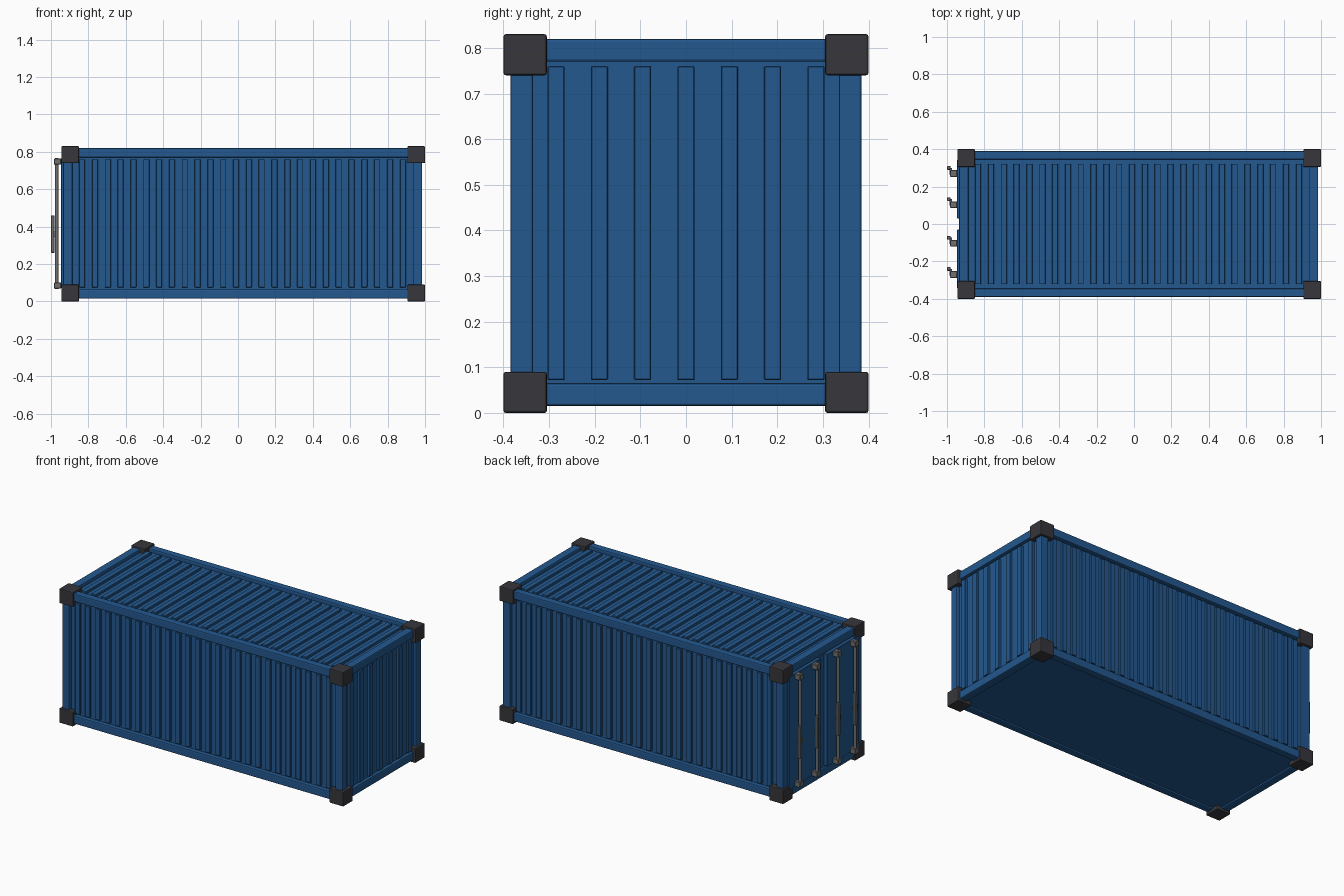
import bpy, bmesh, math
from mathutils import Matrix, Vector

if "Cube" in bpy.data.objects:
    bpy.data.objects.remove(bpy.data.objects["Cube"])


def material(name, rgb):
    m = bpy.data.materials.new(name)
    m.diffuse_color = (*rgb, 1)
    m.use_nodes = True
    m.node_tree.nodes["Principled BSDF"].inputs["Base Color"].default_value = m.diffuse_color
    return m


BLUE = material("container_blue", (0.017, 0.098, 0.275))
DARK = material("corner_charcoal", (0.038, 0.037, 0.045))
STEEL = material("lock_steel", (0.16, 0.16, 0.16))


def finish(name, bm, mat, bevel=0.0, segments=1):
    mesh = bpy.data.meshes.new(name)
    bm.to_mesh(mesh)
    bm.free()
    mesh.materials.append(mat)
    ob = bpy.data.objects.new(name, mesh)
    bpy.context.collection.objects.link(ob)
    if bevel:
        mod = ob.modifiers.new("bevel", 'BEVEL')
        mod.width, mod.segments = bevel, segments
    return ob


def boxes(name, spans, mat, bevel=0.0, segments=1):
    """One object made of boxes, each (x0, x1, y0, y1, z0, z1)."""
    bm = bmesh.new()
    for x0, x1, y0, y1, z0, z1 in spans:
        c = Vector(((x0 + x1) / 2, (y0 + y1) / 2, (z0 + z1) / 2))
        m = Matrix.Translation(c) @ Matrix.Diagonal((x1 - x0, y1 - y0, z1 - z0, 1))
        bmesh.ops.create_cube(bm, size=1, matrix=m)
    return finish(name, bm, mat, bevel, segments)


def mirrored(lo, hi):
    """A span and its reflection through zero."""
    return [(lo, hi), (-hi, -lo)]


X0, X1, Y, Z0, Z1 = -0.935, 0.985, 0.385, 0.015, 0.82   # outer frame
T = 0.05                                               # frame thickness
x_ends = [(X0, X0 + T), (X1 - T, X1)]
z_ends = [(Z0, Z0 + T), (Z1 - T, Z1)]
y_ends = mirrored(Y - T, Y)

# Closed inner shell
boxes("shell", [(X0 + 0.012, X1 - 0.02, -0.365, 0.365, 0.025, 0.798)], BLUE)

# Frame: posts, long rails and end rails
boxes("corner_posts", [(*x, *y, 0.03, 0.8) for x in x_ends for y in y_ends], BLUE, 0.006, 2)
boxes("long_rails", [(X0 + 0.02, X1 - 0.02, *y, *z) for y in mirrored(0.345, 0.39) for z in z_ends],
      BLUE, 0.006, 2)
boxes("end_rails", [(*x, -0.36, 0.36, *z) for x in x_ends for z in z_ends], BLUE, 0.006, 2)

# Corner castings
boxes("corner_castings", [(*x, *y, *z) for x in [(-0.945, -0.85), (0.905, 1.0)]
                          for y in mirrored(0.305, 0.4) for z in [(0, 0.09), (0.74, 0.83)]],
      DARK, 0.005, 2)

# Corrugation ribs on the sides, roof and closed end
rib_x = [0.024 + (i - 12.5) * 0.0686 for i in range(26)]
boxes("side_ribs", [(x - 0.016, x + 0.016, *y, 0.075, 0.76)
                    for x in rib_x for y in mirrored(0.36, 0.38)], BLUE, 0.002)
boxes("roof_ribs", [(x - 0.016, x + 0.016, -0.322, 0.322, 0.79, 0.813) for x in rib_x], BLUE, 0.002)
boxes("end_ribs", [(0.96, 0.98, i * 0.095 - 0.0185, i * 0.095 + 0.0185, 0.072, 0.76)
                   for i in range(-3, 4)], BLUE, 0.002)

# Door leaves
boxes("doors", [(-0.947, -0.92, *y, 0.07, 0.765) for y in mirrored(0.03, 0.343)], BLUE, 0.003)

# Locking bars, with brackets and handles
bar_y = (-0.27, -0.103, 0.103, 0.27)
bm = bmesh.new()
for y in bar_y:
    bmesh.ops.create_cone(bm, cap_ends=True, segments=12, radius1=0.009, radius2=0.009,
                          depth=0.7, matrix=Matrix.Translation((-0.969, y, 0.417)))
bars = finish("locking_bars", bm, STEEL)
for p in bars.data.polygons:
    p.use_smooth = abs(p.normal.z) < 0.5
boxes("bar_brackets", [(-0.983, -0.945, y - 0.018, y + 0.018, z - 0.017, z + 0.017)
                       for y in bar_y for z in (0.085, 0.748)], STEEL, 0.003)
boxes("bar_handles", [(-1.0, -0.98, y + 0.02, y + 0.04, 0.26, 0.46) for y in bar_y], STEEL, 0.003)
boxes("handle_links", [(-0.986, -0.972, y - 0.005, y + 0.03, 0.345, 0.375) for y in bar_y], STEEL)
